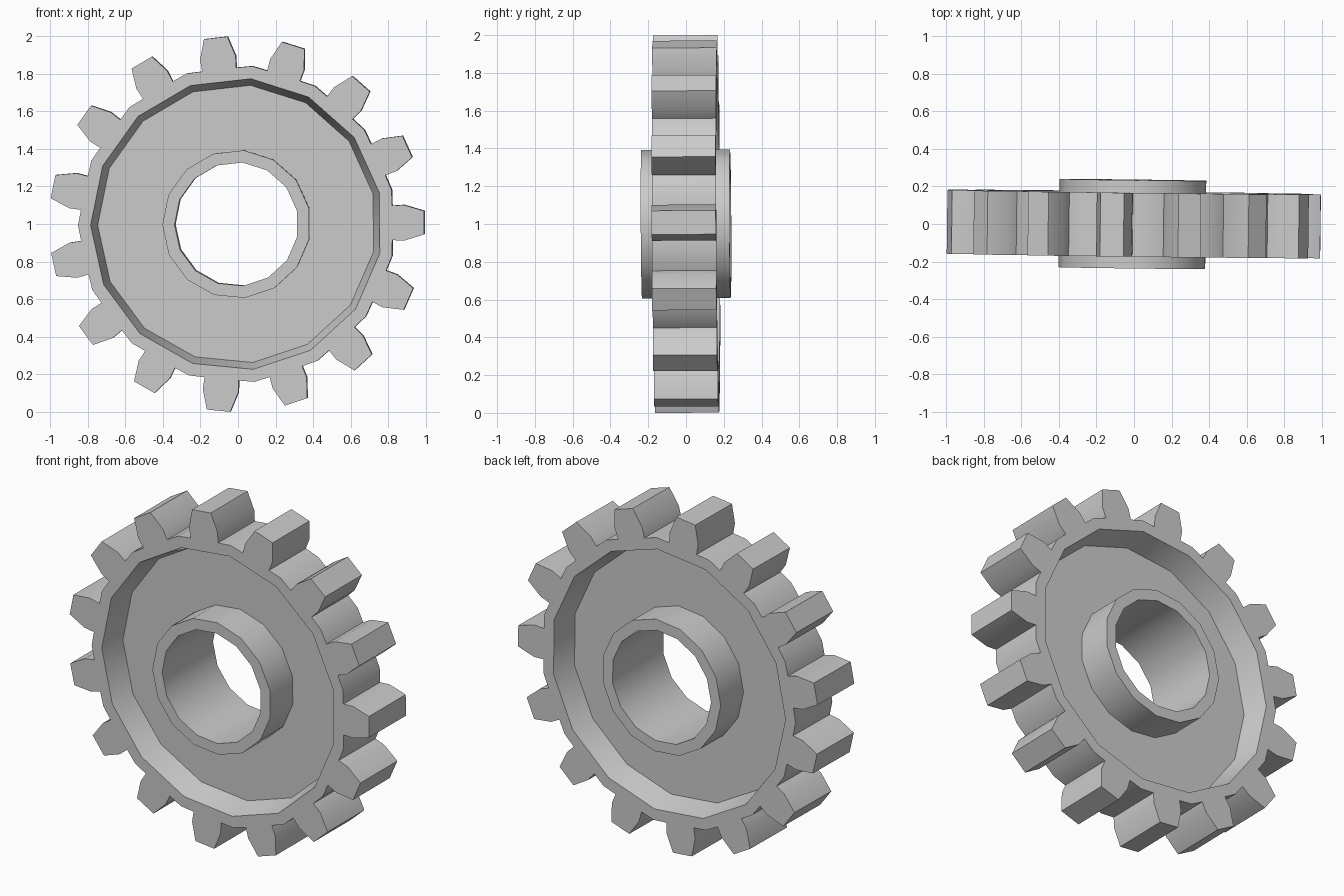
import bpy, bmesh, math
from mathutils import Euler

if "Cube" in bpy.data.objects:
    bpy.data.objects.remove(bpy.data.objects["Cube"], do_unlink=True)

TEETH = 15
STEP = math.tau / TEETH
CENTRE = (-0.005, 0.0, 1.0)
TILT = Euler((0.005, -0.008, -0.0125))
HALF = 0.17       # half width of the toothed rim
WEB = 0.025       # half thickness of the web
HUB = 0.235       # half width of the hub
RIM_R, WEB_R, HUB_R, BORE_R = 0.778, 0.742, 0.395, 0.33

steel = bpy.data.materials.new("plain_grey")
steel.use_nodes = True
grey = (0.6, 0.6, 0.6, 1)
steel.diffuse_color = grey
steel.node_tree.nodes["Principled BSDF"].inputs["Base Color"].default_value = grey


def point(bm, radius, angle, y):
    return bm.verts.new((radius * math.cos(angle), y, radius * math.sin(angle)))


def ring(bm, radius, y):
    """Polygon with one corner at the middle of every gap between teeth."""
    return [point(bm, radius, (k + 0.5) * STEP, y) for k in range(TEETH)]


def skin(bm, a, b):
    for i in range(len(a)):
        j = (i + 1) % len(a)
        bm.faces.new((a[i], a[j], b[j], b[i]))


def finish(bm, name):
    bmesh.ops.recalc_face_normals(bm, faces=bm.faces)
    mesh = bpy.data.meshes.new(name)
    bm.to_mesh(mesh)
    bm.free()
    mesh.materials.append(steel)
    obj = bpy.data.objects.new(name, mesh)
    bpy.context.collection.objects.link(obj)
    obj.location, obj.rotation_euler = CENTRE, TILT
    bpy.ops.object.select_all(action="DESELECT")
    obj.select_set(True)
    bpy.context.view_layer.objects.active = obj
    bpy.ops.object.shade_smooth_by_angle(angle=math.radians(28))
    return obj


# One tooth as (radius, degrees from its middle), starting in the gap before it
half_tooth = [(0.833, 6.3), (0.896, 6.1), (1.0, 3.6)]
tooth = [(0.845, -12)] + [(r, -a) for r, a in half_tooth] + half_tooth[::-1]
N = len(tooth)

# Toothed rim with a sloping recess wall and the web, on both sides
bm = bmesh.new()
outlines, floors = [], []
for side in (-1, 1):
    outline = [point(bm, r, k * STEP + math.radians(a), side * HALF)
               for k in range(TEETH) for r, a in tooth]
    lip = ring(bm, RIM_R, side * HALF)
    floor = ring(bm, WEB_R, side * WEB)
    bore = ring(bm, BORE_R + 0.02, side * WEB)
    for k in range(TEETH):
        outer = [outline[(k * N + i) % len(outline)] for i in range(N + 1)]
        bm.faces.new(outer + [lip[k], lip[k - 1]])
    skin(bm, lip, floor)
    skin(bm, floor, bore)
    outlines.append(outline)
    floors.append(bore)
skin(bm, *outlines)
skin(bm, *floors)
finish(bm, "toothed_wheel")

# Hub sleeve with an open bore
bm = bmesh.new()
loops = [ring(bm, r, y) for r, y in
         ((HUB_R, -HUB), (HUB_R, HUB), (BORE_R, HUB), (BORE_R, -HUB))]
for i in range(4):
    skin(bm, loops[i], loops[(i + 1) % 4])
finish(bm, "hub_sleeve")
